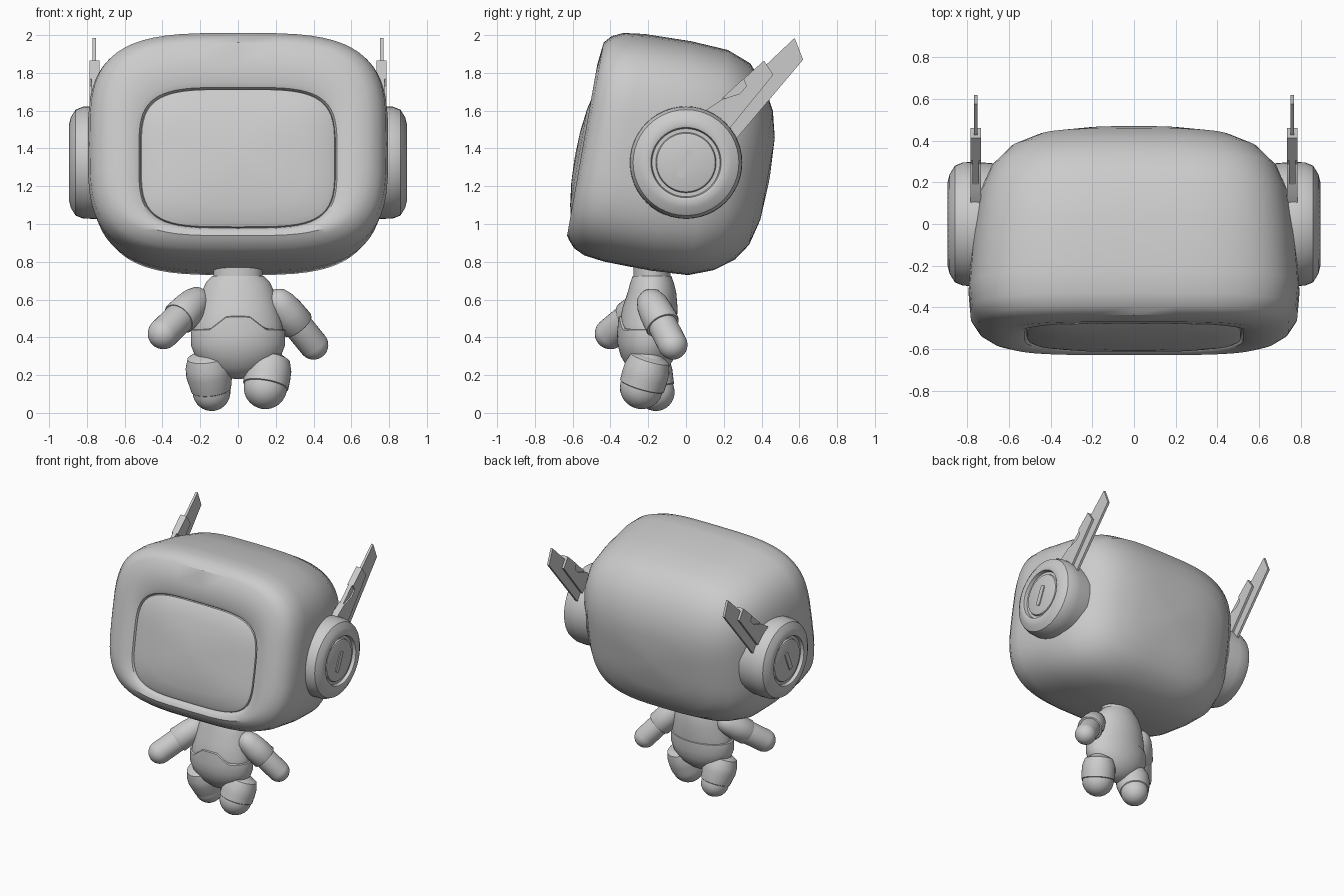
import bpy, bmesh
from math import sin, cos, pi, radians
from mathutils import Matrix, Vector

if "Cube" in bpy.data.objects:
    bpy.data.objects.remove(bpy.data.objects["Cube"])

GREY = (0.6, 0.6, 0.6, 1)
mat = bpy.data.materials.new("plain grey")
mat.use_nodes = True
mat.diffuse_color = GREY
mat.node_tree.nodes["Principled BSDF"].inputs["Base Color"].default_value = GREY


def finish(name, bm, matrix=Matrix(), angle=35):
    bmesh.ops.recalc_face_normals(bm, faces=bm.faces)
    bm.transform(matrix)
    mesh = bpy.data.meshes.new(name)
    bm.to_mesh(mesh)
    bm.free()
    mesh.shade_smooth()
    mesh.set_sharp_from_angle(angle=radians(angle))
    mesh.materials.append(mat)
    obj = bpy.data.objects.new(name, mesh)
    bpy.context.collection.objects.link(obj)
    return obj


def power(v, n):
    return abs(v) ** (2 / n) * (1 if v >= 0 else -1)


def loft(name, rows, matrix=Matrix(), segs=48, angle=35, warp=None):
    """Join rounded rings; each row is height, half width, half depth, squareness, offset."""
    bm = bmesh.new()
    rings = []
    for z, a, b, n, off in rows:
        ring = []
        for i in range(segs):
            t = 2 * pi * i / segs
            ring.append(bm.verts.new((a * power(cos(t), n), off + b * power(sin(t), n), z)))
        rings.append(ring)
    for low, high in zip(rings, rings[1:]):
        for i in range(segs):
            j = (i + 1) % segs
            bm.faces.new((low[i], low[j], high[j], high[i]))
    bm.faces.new(rings[0])
    bm.faces.new(rings[-1])
    if warp:
        for v in rings[-1] + rings[-2]:
            warp(v)
    return finish(name, bm, matrix, angle)


def lathe(name, profile, matrix, segs=48):
    return loft(name, [(z, r, r, 2, 0) for z, r in profile], matrix, segs)


def limb(name, start, end, r0, r1):
    """Tapered capsule between two points."""
    start, end = Vector(start), Vector(end)
    axis = end - start
    angles = [radians(a) for a in range(4, 91, 12)]
    prof = [(-r0 * cos(a), r0 * sin(a)) for a in angles]
    prof += [(axis.length + r1 * cos(a), r1 * sin(a)) for a in reversed(angles)]
    rot = axis.to_track_quat('Z', 'Y').to_matrix().to_4x4()
    return lathe(name, prof, Matrix.Translation(start) @ rot, 32)


def plate(name, points, x, thick):
    """Flat outline in the side plane, given thickness across x."""
    bm = bmesh.new()
    face = bm.faces.new([bm.verts.new((x - thick / 2, y, z)) for y, z in points])
    new = bmesh.ops.extrude_face_region(bm, geom=[face])["geom"]
    bmesh.ops.translate(bm, vec=(thick, 0, 0),
                        verts=[v for v in new if isinstance(v, bmesh.types.BMVert)])
    return finish(name, bm, angle=25)


# Head: tilted rounded box with a domed screen set in the front
tilt = Matrix.Translation((0, -0.08, 1.36)) @ Matrix.Rotation(radians(80), 4, 'X')
loft("head", [
    (-0.535, 0.02, 0.02, 2.5, -0.03), (-0.525, 0.3, 0.22, 3, -0.03),
    (-0.49, 0.48, 0.36, 3.2, -0.03), (-0.43, 0.6, 0.46, 3.4, -0.02),
    (-0.33, 0.69, 0.555, 3.5, 0), (-0.2, 0.745, 0.605, 3.5, 0),
    (0, 0.775, 0.617, 3.5, 0), (0.25, 0.795, 0.612, 3.5, 0),
    (0.36, 0.785, 0.598, 3.5, 0), (0.42, 0.745, 0.57, 3.6, 0),
    (0.455, 0.69, 0.53, 3.7, 0), (0.468, 0.62, 0.46, 3.9, -0.05),
    (0.462, 0.55, 0.4, 4, -0.085), (0.45, 0.525, 0.38, 4, -0.09),
    (0.43, 0.515, 0.372, 4, -0.09)], tilt, 64)
loft("screen", [
    (0.42, 0.52, 0.376, 4, -0.09), (0.445, 0.512, 0.369, 4, -0.09),
    (0.46, 0.48, 0.34, 4, -0.09), (0.48, 0.37, 0.26, 3.6, -0.09),
    (0.495, 0.2, 0.14, 3, -0.09), (0.5, 0.02, 0.02, 2, -0.09)], tilt, 64)

# Torso with collar, and trousers with a raised front waist
loft("torso", [
    (0.3, 0.21, 0.13, 2, -0.2), (0.4, 0.242, 0.152, 2, -0.205),
    (0.48, 0.232, 0.152, 2, -0.2), (0.56, 0.213, 0.145, 2, -0.19),
    (0.64, 0.192, 0.128, 2, -0.18), (0.69, 0.17, 0.115, 2, -0.18),
    (0.725, 0.137, 0.102, 2, -0.18)])
loft("neck", [(0.68, 0.13, 0.098, 2, -0.18), (0.8, 0.13, 0.098, 2, -0.18)])


def raise_front(v):
    if v.co.y < -0.2:
        lift = min(1, max(0, (0.15 - abs(v.co.x)) / 0.09))
        v.co.z += 0.07 * lift
        v.co.y += 0.008 * lift


loft("trousers", [
    (0.18, 0.02, 0.015, 2, -0.2), (0.195, 0.09, 0.06, 2, -0.2),
    (0.24, 0.17, 0.11, 2, -0.2), (0.3, 0.227, 0.143, 2, -0.202),
    (0.36, 0.25, 0.157, 2, -0.205), (0.42, 0.25, 0.16, 2, -0.205),
    (0.438, 0.248, 0.16, 2, -0.205), (0.442, 0.238, 0.15, 2, -0.205)], warp=raise_front)

# Arms and legs, posed mid-stride: start, end, and end radius
arms = {"left": ((0.225, -0.18, 0.575), (0.4, -0.07, 0.36), 0.078),
        "right": ((-0.225, -0.2, 0.585), (-0.395, -0.4, 0.42), 0.083)}
legs = {"left": ((0.16, -0.21, 0.22), (0.145, -0.235, 0.135), 0.115),
        "right": ((-0.155, -0.2, 0.23), (-0.14, -0.16, 0.11), 0.1)}
for side, (top, hand, r) in arms.items():
    a, b = Vector(top), Vector(hand)
    limb(side + "_hand", a.lerp(b, 0.4), b, r, r)
    axis = b - a
    rot = axis.to_track_quat('Z', 'Y').to_matrix().to_4x4()
    lathe(side + "_sleeve", [
        (-0.085, 0.01), (-0.075, 0.04), (-0.05, 0.066), (0, 0.083), (0.06, 0.09),
        (axis.length * 0.5, 0.093), (axis.length * 0.5 + 0.008, 0.088),
        (axis.length * 0.5 + 0.008, 0.06)], Matrix.Translation(a) @ rot, 32)
for side, (hip, foot, r) in legs.items():
    a, b = Vector(hip), Vector(foot)
    limb(side + "_foot", a, b, r, r)
    axis = b - a
    rot = axis.to_track_quat('Z', 'Y').to_matrix().to_4x4()
    lathe(side + "_trouser_leg", [
        (-0.09, 0.07), (-0.07, 0.105), (-0.02, 0.121), (0.03, 0.123),
        (axis.length * 0.9, r + 0.006), (axis.length * 0.9 + 0.006, r - 0.004)],
        Matrix.Translation(a) @ rot, 32)

# Ear discs, slots and fins on both sides
for side, s in (("left", 1), ("right", -1)):
    ear = Matrix.Translation((0, 0, 1.325)) @ Matrix.Rotation(s * pi / 2, 4, 'Y')
    lathe(side + "_ear", [
        (0.66, 0.29), (0.76, 0.298), (0.82, 0.296), (0.86, 0.28), (0.885, 0.24), (0.895, 0.2),
        (0.89, 0.186), (0.865, 0.18), (0.865, 0.16), (0.876, 0.155), (0.88, 0.145),
        (0.88, 0.01)], ear)
    slot = Matrix.Translation((0, -0.007, 1.32)) @ Matrix.Rotation(radians(-23), 4, 'X')
    slot = slot @ Matrix.Rotation(s * pi / 2, 4, 'Y')
    loft(side + "_ear_slot", [(0.87, 0.078, 0.02, 6, 0), (0.887, 0.078, 0.02, 6, 0)], slot, 32)
    x = s * 0.76
    plate(side + "_fin_blade", [(0.575, 1.985), (0.62, 1.87), (0.24, 1.42),
                                (0.08, 1.45), (0.1, 1.58), (0.4, 1.82)], x, 0.018)
    plate(side + "_fin_base", [(0.413, 1.865), (0.462, 1.79), (0.21, 1.48), (0.06, 1.5),
                               (0.1, 1.6), (0.19, 1.66), (0.285, 1.69), (0.32, 1.73),
                               (0.305, 1.768)], x, 0.052)
    plate(side + "_fin_tab", [(0.19, 1.665), (0.305, 1.77), (0.33, 1.73), (0.28, 1.67)], x, 0.03)
